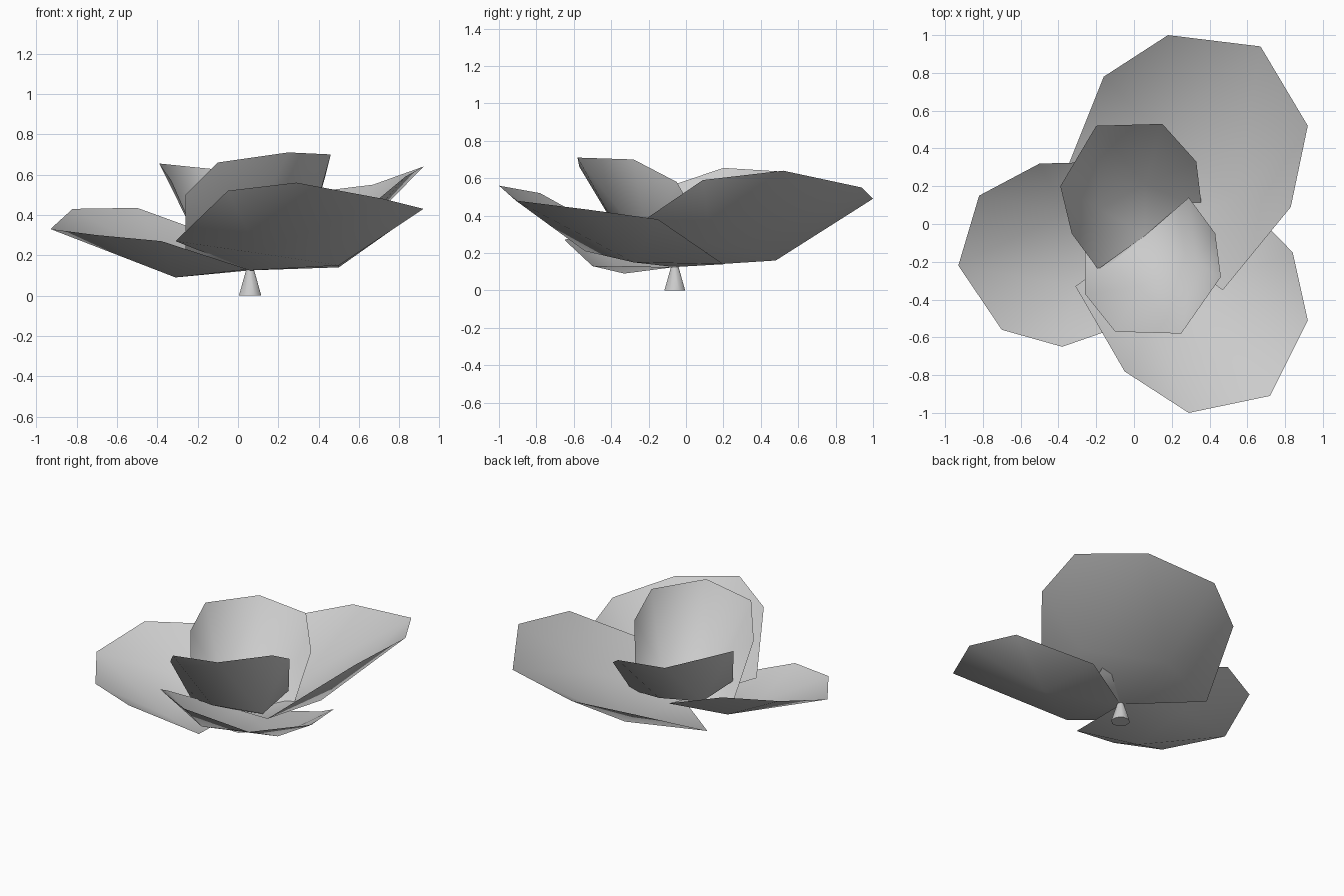
import bpy
import bmesh
from math import pi
from mathutils import Vector

# Remove the default cube only
default_cube = bpy.data.objects.get("Cube")
if default_cube:
    bpy.data.objects.remove(default_cube, do_unlink=True)

# Single flat colour
pale_grey = bpy.data.materials.new("pale_grey")
pale_grey.use_nodes = True
grey_value = (0.6, 0.6, 0.6, 1)
pale_grey.diffuse_color = grey_value
for node in pale_grey.node_tree.nodes:
    if node.type == 'BSDF_PRINCIPLED':
        node.inputs["Base Color"].default_value = grey_value

# Point where every petal meets the stem
HEART = Vector((0.06, -0.06, 0.125))


def make_object(name, bm):
    """Turn a bmesh into a named, coloured object."""
    mesh = bpy.data.meshes.new(name)
    bm.to_mesh(mesh)
    bm.free()
    mesh.materials.append(pale_grey)
    obj = bpy.data.objects.new(name, mesh)
    bpy.context.collection.objects.link(obj)
    return obj


def petal(name, belly, rim):
    """Cupped petal: two belly points, each fanned out to its half of the rim."""
    bm = bmesh.new()
    heart = bm.verts.new(HEART)
    first, second = [bm.verts.new(point) for point in belly]
    edge = [bm.verts.new(point) for point in rim]
    tip = len(edge) // 2
    halves = ((first, [heart] + edge[:tip + 1]),
              (second, edge[tip:] + [heart]))
    for centre, chain in halves:
        for here, following in zip(chain, chain[1:]):
            bm.faces.new((centre, here, following))
    # Middle strip joining the two halves
    bm.faces.new((first, edge[tip], second))
    bm.faces.new((first, second, heart))
    bm.normal_update()
    # The inside of the cup faces upward
    if sum(face.normal.z * face.calc_area() for face in bm.faces) < 0:
        bmesh.ops.reverse_faces(bm, faces=bm.faces[:])
    for face in bm.faces:
        face.smooth = True
    return make_object(name, bm)


# Outer petals, low and wide
petal("outer_petal_back", [(0.13, 0.48, 0.16), (0.54, 0.14, 0.25)], [
    (-0.36, 0.28, 0.15), (-0.16, 0.78, 0.4), (0.18, 1, 0.49),
    (0.67, 0.94, 0.55), (0.92, 0.52, 0.64), (0.83, 0.09, 0.59),
    (0.47, -0.35, 0.29)])
petal("outer_petal_front", [(0.5, -0.28, 0.15), (0.1, -0.54, 0.21)], [
    (0.5, 0.2, 0.14), (0.84, -0.15, 0.38), (0.92, -0.51, 0.43),
    (0.72, -0.91, 0.48), (0.29, -1, 0.56), (-0.05, -0.78, 0.52),
    (-0.31, -0.33, 0.27)])
petal("outer_petal_side", [(-0.31, -0.33, 0.09), (-0.36, 0.06, 0.18)], [
    (0.05, -0.5, 0.13), (-0.38, -0.65, 0.27), (-0.7, -0.56, 0.3),
    (-0.93, -0.22, 0.33), (-0.82, 0.15, 0.43), (-0.5, 0.32, 0.435),
    (-0.1, 0.33, 0.29)])

# Inner petals, steep and facing each other
petal("inner_petal_back", [(-0.18, 0.08, 0.23), (0.06, 0.21, 0.24)], [
    (-0.19, -0.24, 0.25), (-0.33, -0.05, 0.57), (-0.39, 0.2, 0.655),
    (-0.2, 0.52, 0.635), (0.15, 0.53, 0.6), (0.33, 0.33, 0.46),
    (0.36, 0.08, 0.165)])
petal("inner_petal_front", [(0.33, -0.2, 0.23), (0.03, -0.33, 0.26)], [
    (0.29, 0.14, 0.25), (0.43, -0.05, 0.58), (0.46, -0.28, 0.7),
    (0.25, -0.58, 0.71), (-0.1, -0.57, 0.66), (-0.26, -0.37, 0.5),
    (-0.26, -0.15, 0.17)])

# Short tapered stem
stem_mesh = bmesh.new()
bmesh.ops.create_cone(stem_mesh, cap_ends=True, segments=8,
                      radius1=0.06, radius2=0.022, depth=HEART.z)
stem = make_object("stem", stem_mesh)
stem.location = (HEART.x, HEART.y, HEART.z / 2)
stem.rotation_euler.z = pi / 8
bpy.ops.object.select_all(action='DESELECT')
stem.select_set(True)
bpy.context.view_layer.objects.active = stem
bpy.ops.object.shade_smooth_by_angle(angle=0.9)
